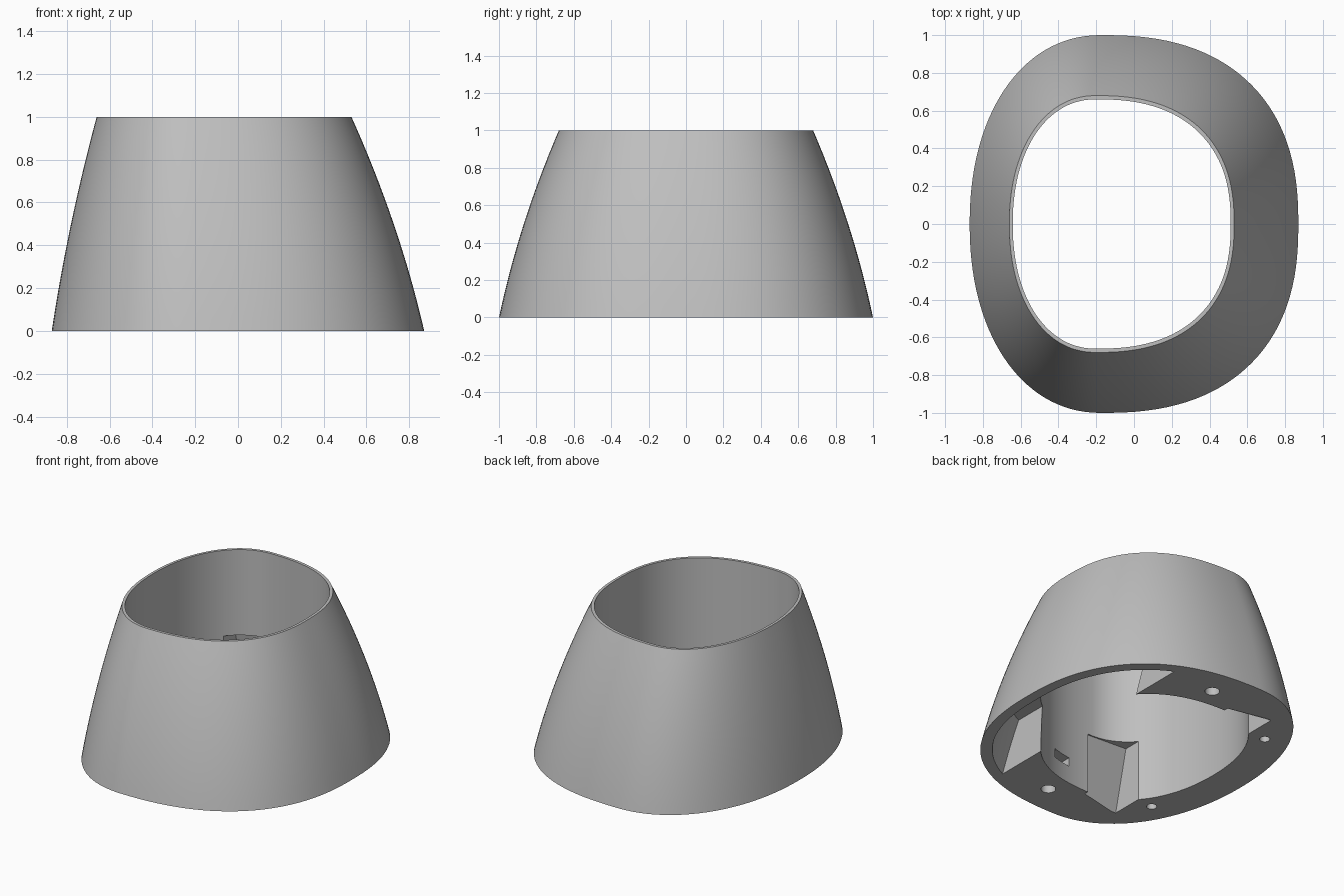
import bpy, bmesh, math

if "Cube" in bpy.data.objects:
    bpy.data.objects.remove(bpy.data.objects["Cube"])

SEG = 128


def outline(x_left, x_right, x_mid, half_y, keep_x=None):
    """Egg-shaped loop: two superellipse halves meeting at x_mid."""
    pts = []
    for i in range(SEG):
        a = 2 * math.pi * (i + 0.5) / SEG - math.pi
        c, s = math.cos(a), math.sin(a)
        n = 2.4 if c > 0 else 2.15
        width = x_right - x_mid if c > 0 else x_mid - x_left
        x = x_mid + math.copysign(abs(c) ** (2 / n), c) * width
        y = math.copysign(abs(s) ** (2 / n), s) * half_y
        pts.append((x, y))
    return pts


def body_outline(z, wall=0.0):
    """Outer skin at height z, moved inward by the wall thickness."""
    return outline(-0.87 + 0.15 * z + 0.06 * z * z + wall,
                   0.87 - 0.23 * z - 0.11 * z * z - wall,
                   -0.17 - 0.03 * z,
                   1 - 0.21 * z - 0.11 * z * z - wall)


def loft(name, sections):
    """Skin a closed solid through (z, points) sections."""
    bm = bmesh.new()
    rings = [[bm.verts.new((x, y, z)) for x, y in pts] for z, pts in sections]
    n = len(rings[0])
    for a, b in zip(rings, rings[1:]):
        for i in range(n):
            j = (i + 1) % n
            bm.faces.new((a[i], a[j], b[j], b[i]))
    bm.faces.new(rings[0][::-1])
    bm.faces.new(rings[-1])
    bmesh.ops.recalc_face_normals(bm, faces=bm.faces)
    mesh = bpy.data.meshes.new(name)
    bm.to_mesh(mesh)
    bm.free()
    obj = bpy.data.objects.new(name, mesh)
    bpy.context.collection.objects.link(obj)
    return obj


def circle(x, y, r):
    return [(x + r * math.cos(k * math.pi / 16), y + r * math.sin(k * math.pi / 16))
            for k in range(32)]


# Flared outer body
body = loft("shade_body", [(k / 16, body_outline(k / 16)) for k in range(17)])
cutters = []

# Straight opening through the middle
opening = outline(-0.642, 0.512, -0.2, 0.66)
cutters.append(loft("opening_cutter", [(-0.1, opening), (1.1, opening)]))

# Large pocket under the right side, leaving a thin outer wall
ids = [i for i, p in enumerate(body_outline(0.4, 0.07)) if p[0] > 0.3]
pocket = []
for z in (-0.05, 0.06, 0.14, 0.22, 0.3, 0.37):
    pts = body_outline(z, 0.07)
    pocket.append((z, [pts[i] for i in ids]))
cutters.append(loft("pocket_cutter", pocket))

for side in (-1, 1):
    # Wedge notch with a leaning outer corner
    def wedge(lean):
        return [(-0.48, 0.3 * side), (-0.48, (0.75 - lean) * side),
                (-0.18, (0.69 - lean * 0.2) * side), (-0.18, 0.3 * side)]
    cutters.append(loft("notch_cutter", [(-0.05, wedge(-0.01)), (0.415, wedge(0.1))]))
    # Large and small screw holes
    for x, y, r, depth in ((0.03, 0.79, 0.046, 0.3), (-0.6, 0.545, 0.032, 0.2)):
        ring = circle(x, y * side, r)
        cutters.append(loft("screw_hole_cutter", [(-0.05, ring), (depth, ring)]))
    # Small slot in the screw boss
    slot = [(-0.02, 0.5 * side), (0.12, 0.5 * side), (0.12, 0.72 * side), (-0.02, 0.72 * side)]
    cutters.append(loft("slot_cutter", [(0.12, slot), (0.18, slot)]))

# Cut everything, then drop the cutters
bpy.context.view_layer.objects.active = body
body.select_set(True)
for cutter in cutters:
    mod = body.modifiers.new("cut", 'BOOLEAN')
    mod.operation = 'DIFFERENCE'
    mod.solver = 'EXACT'
    mod.object = cutter
    bpy.ops.object.modifier_apply(modifier=mod.name)
    bpy.data.objects.remove(cutter)

grey = bpy.data.materials.new("plain_grey")
grey.diffuse_color = (0.52, 0.52, 0.52, 1)
grey.use_nodes = True
grey.node_tree.nodes["Principled BSDF"].inputs["Base Color"].default_value = grey.diffuse_color
body.data.materials.clear()
body.data.materials.append(grey)
bpy.ops.object.shade_smooth_by_angle(angle=math.radians(30))
